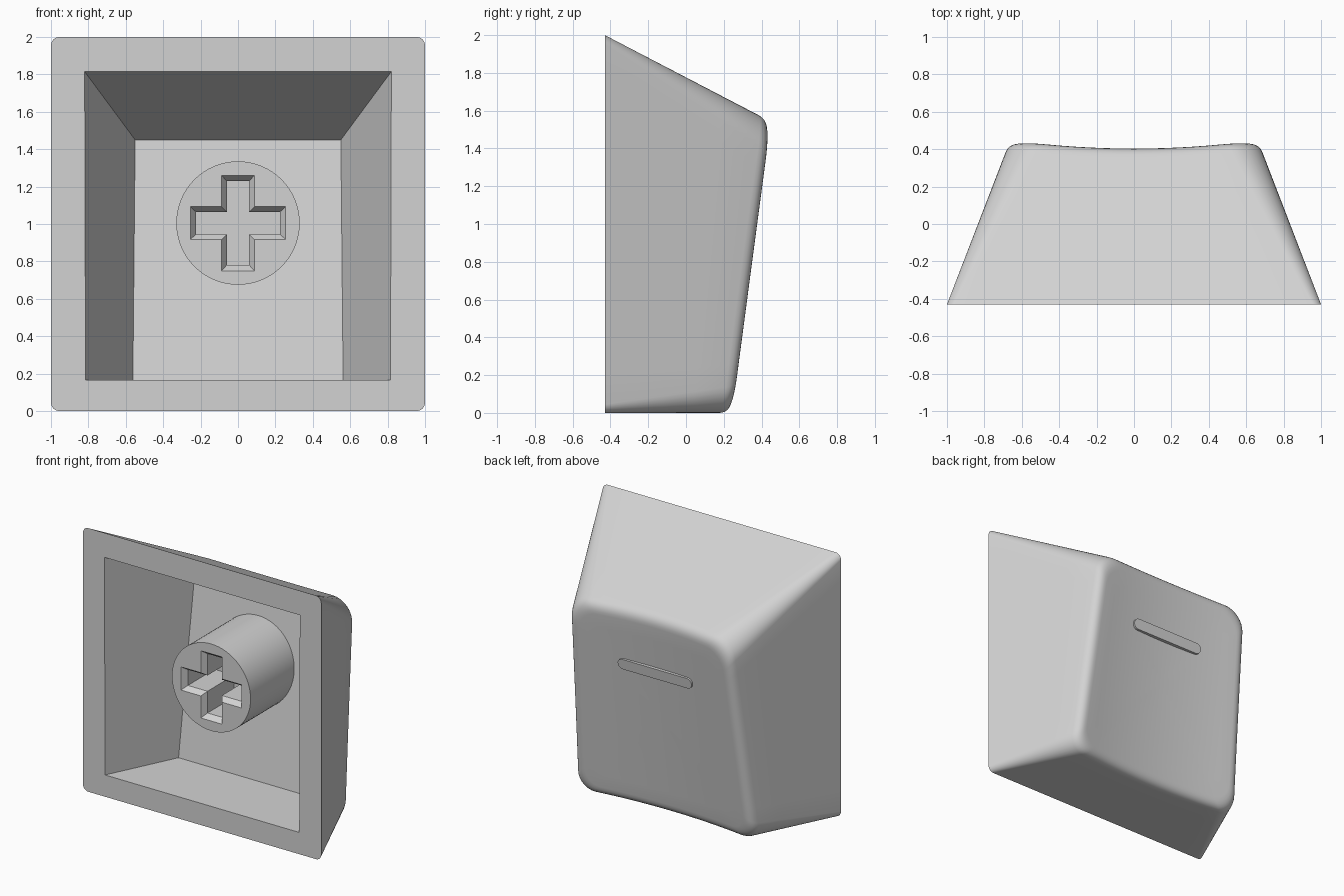
import bpy, bmesh, math
from mathutils import Vector

cube = bpy.data.objects.get("Cube")
if cube:
    bpy.data.objects.remove(cube, do_unlink=True)

grey = bpy.data.materials.new("light_grey_plastic")
grey.use_nodes = True
COLOR = (0.65, 0.65, 0.65, 1)
grey.diffuse_color = COLOR
grey.node_tree.nodes["Principled BSDF"].inputs["Base Color"].default_value = COLOR

FRONT = -0.43      # open side of the shell
BACK = 0.45        # depth to which the side walls are aimed
STEM_Z = 1.005


def dish(x, z):
    """Slanted, hollowed outer face."""
    return 0.403 + 0.14 * (z - 1.5) + 0.11 * x * x


def floor_y(z):
    """Slanted floor of the cavity."""
    return 0.09 + 0.132 * (z - 0.165)


def outline(w, z0, z1, r, y, arc=8, side=12):
    """Rounded rectangle with evenly divided sides."""
    corners = [(w - r, z1 - r), (r - w, z1 - r), (r - w, z0 + r), (w - r, z0 + r)]
    pts = []
    for i, (cx, cz) in enumerate(corners):
        for k in range(arc + 1):
            a = math.pi / 2 * (i + k / arc)
            pts.append(Vector((cx + r * math.cos(a), y, cz + r * math.sin(a))))
        a = math.pi / 2 * (i + 1)
        nx, nz = corners[(i + 1) % 4]
        end = Vector((nx + r * math.cos(a), y, nz + r * math.sin(a)))
        start = pts[-1].copy()
        pts += [start.lerp(end, k / side) for k in range(1, side)]
    return pts


def ring(bm, pts):
    return [bm.verts.new(p) for p in pts]


def bridge(bm, a, b):
    n = len(a)
    for i in range(n):
        j = (i + 1) % n
        bm.faces.new((a[i], a[j], b[j], b[i]))


def loft(bm, rings):
    for a, b in zip(rings, rings[1:]):
        bridge(bm, a, b)


def fill_between(bm, a, b):
    """Flat face with a hole, bounded by two loops."""
    edges = []
    for loop in (a, b):
        for i, v in enumerate(loop):
            w = loop[(i + 1) % len(loop)]
            edges.append(bm.edges.get((v, w)) or bm.edges.new((v, w)))
    bmesh.ops.triangle_fill(bm, edges=edges, use_beauty=True, normal=(0, -1, 0))


def finish(bm, name):
    bmesh.ops.recalc_face_normals(bm, faces=bm.faces[:])
    mesh = bpy.data.meshes.new(name)
    bm.to_mesh(mesh)
    bm.free()
    mesh.materials.append(grey)
    obj = bpy.data.objects.new(name, mesh)
    bpy.context.collection.objects.link(obj)
    bpy.ops.object.select_all(action='DESELECT')
    obj.select_set(True)
    bpy.context.view_layer.objects.active = obj
    bpy.ops.object.shade_smooth_by_angle(angle=math.radians(28))
    return obj


# Shell: tapered walls, rounded rim, hollowed face, open cavity
bm = bmesh.new()
base = outline(1, 0, 2, 0.045, FRONT)
aim = outline(0.661, 0, 1.542, 0.17, BACK)
rim = []
for p, q in zip(base, aim):
    t = 1
    for _ in range(10):
        hit = p.lerp(q, t)
        t = (dish(hit.x, hit.z) - FRONT) / (BACK - FRONT)
    rim.append(p.lerp(q, t))


def inset(p, s):
    x, z = p.x * s, 0.77 + (p.z - 0.77) * s
    return Vector((x, dish(x, z), z))


FILLET = 0.065
wall_end = [a + (p - a).normalized() * FILLET for p, a in zip(base, rim)]
face_start = [inset(a, 0.91) for a in rim]
rings = []
for k in range(5):
    rings.append(ring(bm, [p.lerp(q, k / 4) for p, q in zip(base, wall_end)]))
for k in range(1, 7):
    t = k / 6
    rings.append(ring(bm, [b.lerp(a, t).lerp(a.lerp(c, t), t)
                           for b, a, c in zip(wall_end, rim, face_start)]))
for s in (0.78, 0.62, 0.46, 0.3, 0.14):
    rings.append(ring(bm, [inset(a, s) for a in rim]))
loft(bm, rings)
hub = bm.verts.new(inset(rim[0], 0))
last = rings[-1]
for i, v in enumerate(last):
    bm.faces.new((v, last[(i + 1) % len(last)], hub))

# Cavity inside the shell
mouth = ring(bm, [(x, FRONT, z) for x, z in
                  ((0.82, 1.815), (-0.82, 1.815), (-0.815, 0.165), (0.815, 0.165))])
inner = ring(bm, [(x, floor_y(z), z) for x, z in
                  ((0.55, 1.45), (-0.55, 1.45), (-0.562, 0.165), (0.562, 0.165))])
bridge(bm, mouth, inner)
bm.faces.new(inner)
fill_between(bm, rings[0], mouth)
finish(bm, "shell")


# Stem: round post with a chamfered cross socket
def cross(length, w, y):
    pts = []
    for c, s in ((1, 0), (0, 1), (-1, 0), (0, -1)):
        for x, z in ((length, -w), (length, w), (w, w)):
            pts.append((x * c - z * s, y, STEM_Z + x * s + z * c))
    return pts


bm = bmesh.new()
STEM_FRONT = -0.32
circle = [(0.33 * math.cos(a), STEM_Z + 0.33 * math.sin(a))
          for a in (math.tau * i / 64 for i in range(64))]
tip = ring(bm, [(x, STEM_FRONT, z) for x, z in circle])
root = ring(bm, [(x, floor_y(z) + 0.03, z) for x, z in circle])
bridge(bm, tip, root)
bm.faces.new(root)
socket = [ring(bm, cross(0.255, 0.088, STEM_FRONT)),
          ring(bm, cross(0.225, 0.06, STEM_FRONT + 0.04)),
          ring(bm, cross(0.225, 0.06, STEM_FRONT + 0.36))]
loft(bm, socket)
bm.faces.new(socket[-1])
fill_between(bm, tip, socket[0])
finish(bm, "stem")

# Raised touch bar on the outer face
bm = bmesh.new()
R, HALF, BAR_Z = 0.04, 0.27, 1.13
bar = []
for side in (1, -1):
    for k in range(13):
        a = math.pi * k / 12 - math.pi / 2
        bar.append((side * (HALF + R * math.cos(a)), BAR_Z + side * R * math.sin(a)))
under = ring(bm, [(x, dish(0, z) - 0.02, z) for x, z in bar])
crown = ring(bm, [(x, dish(0, z) + 0.025, z) for x, z in bar])
bridge(bm, under, crown)
bm.faces.new(under)
bm.faces.new(crown)
finish(bm, "touch_bar")
